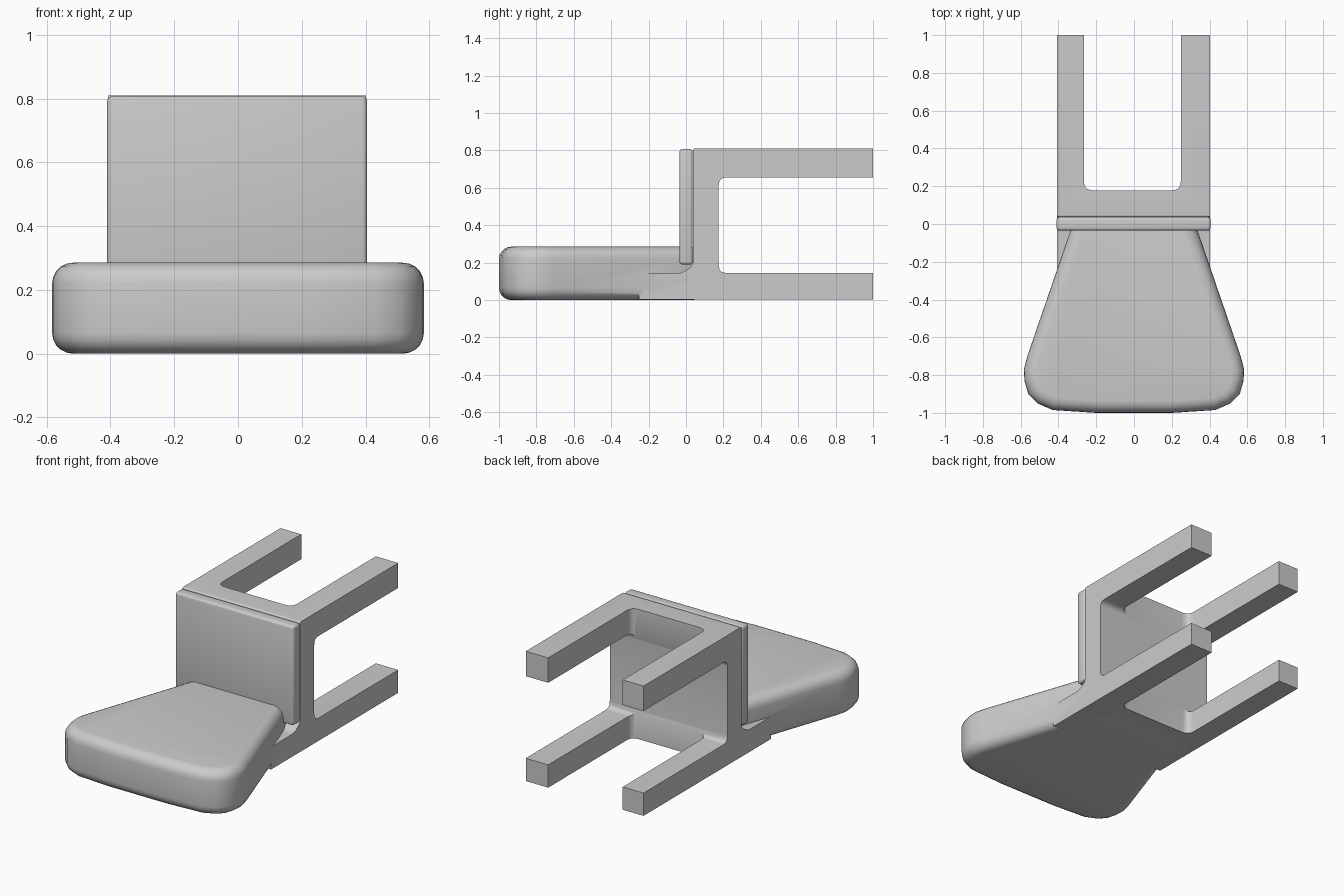
import bpy, bmesh, math
from mathutils import Vector

if "Cube" in bpy.data.objects:
    bpy.data.objects.remove(bpy.data.objects["Cube"])


def rounded(points):
    """Turn (u, v, radius) corners into an outline with arc corners."""
    out, n = [], len(points)
    for i, (u, v, r) in enumerate(points):
        p = Vector((u, v))
        if r == 0:
            out.append(p)
            continue
        a = (Vector(points[i - 1][:2]) - p).normalized()
        b = (Vector(points[(i + 1) % n][:2]) - p).normalized()
        start, end = p + a * r, p + b * r
        for k in range(6):
            t = k / 5
            out.append(start * (1 - t) ** 2 + p * 2 * t * (1 - t) + end * t * t)
    return out


def prism(name, outline, lo, hi, axis):
    """Extrude an outline along x (outline in y, z) or z (outline in x, y)."""
    bm = bmesh.new()
    place = (lambda p: (lo, p[0], p[1])) if axis == 'x' else (lambda p: (p[0], p[1], lo))
    face = bm.faces.new([bm.verts.new(place(p)) for p in outline])
    new = bmesh.ops.extrude_face_region(bm, geom=[face])['geom']
    step = Vector((hi - lo, 0, 0)) if axis == 'x' else Vector((0, 0, hi - lo))
    bmesh.ops.translate(bm, vec=step, verts=[g for g in new if isinstance(g, bmesh.types.BMVert)])
    bmesh.ops.recalc_face_normals(bm, faces=bm.faces[:])
    mesh = bpy.data.meshes.new(name)
    bm.to_mesh(mesh)
    bm.free()
    obj = bpy.data.objects.new(name, mesh)
    bpy.context.collection.objects.link(obj)
    return obj


def apply(obj, mod):
    bpy.context.view_layer.objects.active = obj
    bpy.ops.object.modifier_apply(modifier=mod.name)


def bevel(obj, width, segments, angle=40):
    m = obj.modifiers.new("bevel", 'BEVEL')
    m.width, m.segments = width, segments
    m.limit_method, m.angle_limit = 'ANGLE', math.radians(angle)
    apply(obj, m)


def combine(obj, other, operation):
    m = obj.modifiers.new("combine", 'BOOLEAN')
    m.object, m.operation, m.solver = other, operation, 'EXACT'
    apply(obj, m)
    bpy.data.objects.remove(other)


def smooth(obj):
    bpy.ops.object.select_all(action='DESELECT')
    obj.select_set(True)
    bpy.context.view_layer.objects.active = obj
    bpy.ops.object.shade_smooth_by_angle(angle=math.radians(35))


# Frame: side profile with both leg pairs and the short rear posts
side = [(-0.25, 0.003, 0), (1, 0.003, 0), (1, 0.145, 0), (0.175, 0.145, 0.04),
        (0.175, 0.655, 0.04), (1, 0.655, 0), (1, 0.81, 0.0), (0.037, 0.81, 0.012),
        (0.037, 0.185, 0.02), (-0.02, 0.143, 0.03), (-0.25, 0.143, 0)]
frame = prism("frame_and_backrest", rounded(side), -0.408, 0.402, 'x')

# Slot between left and right legs
slot = [(-0.265, 0.178, 0.05), (0.248, 0.178, 0.05), (0.248, 1.1, 0), (-0.265, 1.1, 0)]
combine(frame, prism("leg_slot", rounded(slot), -0.1, 1, 'z'), 'DIFFERENCE')

# Backrest: flared slab with rounded edges, merged into the frame
half = [(0.285, 0.10), (0.335, -0.03), (0.565, -0.70), (0.583, -0.77), (0.58, -0.83),
        (0.56, -0.90), (0.51, -0.95), (0.43, -0.985), (0.2, -1.0)]
outline = half + [(-x, y) for x, y in reversed(half)]
back = prism("backrest", outline, 0.0, 0.285, 'z')
bevel(back, 0.065, 5)
combine(frame, back, 'UNION')
smooth(frame)

# Seat panel on the front of the frame
panel = [(-0.41, -0.035, 0), (0.405, -0.035, 0), (0.405, 0.036, 0), (-0.41, 0.036, 0)]
seat = prism("seat_panel", rounded(panel), 0.19, 0.807, 'z')
bevel(seat, 0.015, 3)
smooth(seat)
